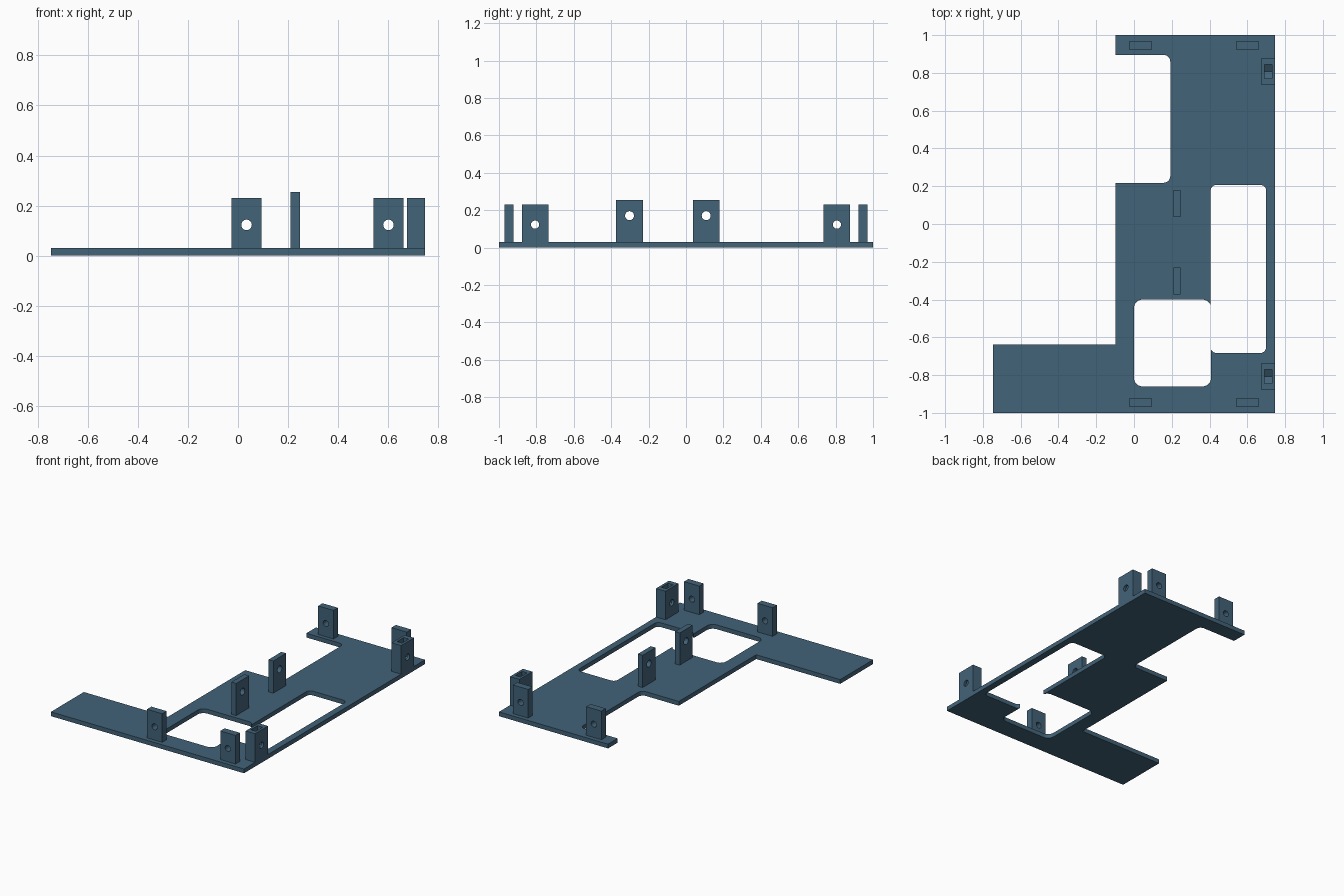
import bpy, bmesh, math
from mathutils import Matrix, Vector

if "Cube" in bpy.data.objects:
    bpy.data.objects.remove(bpy.data.objects["Cube"])

steel = bpy.data.materials.new("slate blue")
steel.diffuse_color = (0.055, 0.125, 0.19, 1)
steel.use_nodes = True
steel.node_tree.nodes["Principled BSDF"].inputs["Base Color"].default_value = steel.diffuse_color
T = 0.03      # plate thickness


def prism(name, pts, lo, hi, axis="z"):
    """Extrude a 2D outline along an axis: z uses (x, y), y uses (x, z), x uses (y, z)."""
    place = {"z": lambda a, b, d: (a, b, d),
             "y": lambda a, b, d: (a, d, b),
             "x": lambda a, b, d: (d, a, b)}[axis]
    bm = bmesh.new()
    face = bm.faces.new([bm.verts.new(place(a, b, lo)) for a, b in pts])
    ext = bmesh.ops.extrude_face_region(bm, geom=[face])["geom"]
    shift = Vector(place(0, 0, hi - lo))
    bmesh.ops.translate(bm, vec=shift, verts=[g for g in ext if isinstance(g, bmesh.types.BMVert)])
    bmesh.ops.recalc_face_normals(bm, faces=bm.faces)
    mesh = bpy.data.meshes.new(name)
    bm.to_mesh(mesh)
    bm.free()
    mesh.materials.append(steel)
    ob = bpy.data.objects.new(name, mesh)
    bpy.context.collection.objects.link(ob)
    return ob


def rounded(x0, x1, y0, y1, r, left=True):
    """Rectangle with rounded corners; left=False keeps the left corners square."""
    pts = []
    for cx, cy, a0, side in ((x1 - r, y1 - r, 0, 1), (x0 + r, y1 - r, 90, 0),
                             (x0 + r, y0 + r, 180, 0), (x1 - r, y0 + r, 270, 1)):
        if not side and not left:
            pts.append((x0, y1 if a0 == 90 else y0))
            continue
        for i in range(7):
            a = math.radians(a0 + i * 15)
            pts.append((cx + r * math.cos(a), cy + r * math.sin(a)))
    return pts


def rect(x0, x1, y0, y1):
    return [(x0, y0), (x1, y0), (x1, y1), (x0, y1)]


def circle(cx, cy, r, n=24):
    return [(cx + r * math.cos(2 * math.pi * i / n), cy + r * math.sin(2 * math.pi * i / n))
            for i in range(n)]


def cut(ob, *cutters):
    """Subtract the cutters, bake the result and remove them."""
    for c in cutters:
        m = ob.modifiers.new("cut", "BOOLEAN")
        m.operation, m.solver, m.object = "DIFFERENCE", "EXACT", c
    bpy.context.view_layer.update()
    dg = bpy.context.evaluated_depsgraph_get()
    baked = bpy.data.meshes.new_from_object(ob.evaluated_get(dg))
    ob.modifiers.clear()
    ob.data = baked
    for c in cutters:
        bpy.data.objects.remove(c)
    bpy.context.view_layer.objects.active = ob
    bpy.ops.object.select_all(action="DESELECT")
    ob.select_set(True)
    bpy.ops.object.shade_smooth_by_angle(angle=math.radians(30))


# Base plate with side notch and two rounded windows
outline = [(-0.747, -1), (0.747, -1), (0.747, 1), (-0.097, 1), (-0.097, -0.637), (-0.747, -0.637)]
plate = prism("base_plate", outline, 0, T)
cut(plate,
    prism("notch", rounded(-0.3, 0.192, 0.218, 0.895, 0.035, left=False), -0.1, 0.1),
    prism("square_window", rounded(0.0, 0.408, -0.86, -0.4, 0.045), -0.1, 0.1),
    prism("long_window", rounded(0.405, 0.7, -0.683, 0.207, 0.032), -0.1, 0.1))

# End tabs along the front and back edges
for side, y0, y1 in (("front", -0.97, -0.922), ("back", 0.922, 0.97)):
    for pos, x in (("inner", 0.034), ("outer", 0.601)):
        tab = prism(f"{side}_{pos}_tab", rect(x - 0.059, x + 0.059, T, 0.23), y0, y1, "y")
        cut(tab, prism("bore", circle(x, 0.123, 0.021), y0 - 0.1, y1 + 0.1, "y"))

# Taller tabs standing in the middle
for name, y in (("middle_front_tab", -0.302), ("middle_back_tab", 0.108)):
    tab = prism(name, rect(y - 0.071, y + 0.071, T, 0.255), 0.21, 0.247, "x")
    cut(tab, prism("bore", circle(y, 0.171, 0.024), 0.1, 0.4, "x"))

# Thick side tabs with a nut slot that has a V-shaped floor
for name, y in (("side_front_tab", -0.807), ("side_back_tab", 0.807)):
    tab = prism(name, rect(y - 0.071, y + 0.071, T, 0.23), 0.674, 0.747, "x")
    slot = [(y - 0.037, 0.3), (y - 0.037, 0.102), (y, 0.08), (y + 0.037, 0.102), (y + 0.037, 0.3)]
    cut(tab, prism("bore", circle(y, 0.123, 0.022), 0.6, 0.85, "x"),
        prism("nut_slot", slot, 0.691, 0.73, "x"))
